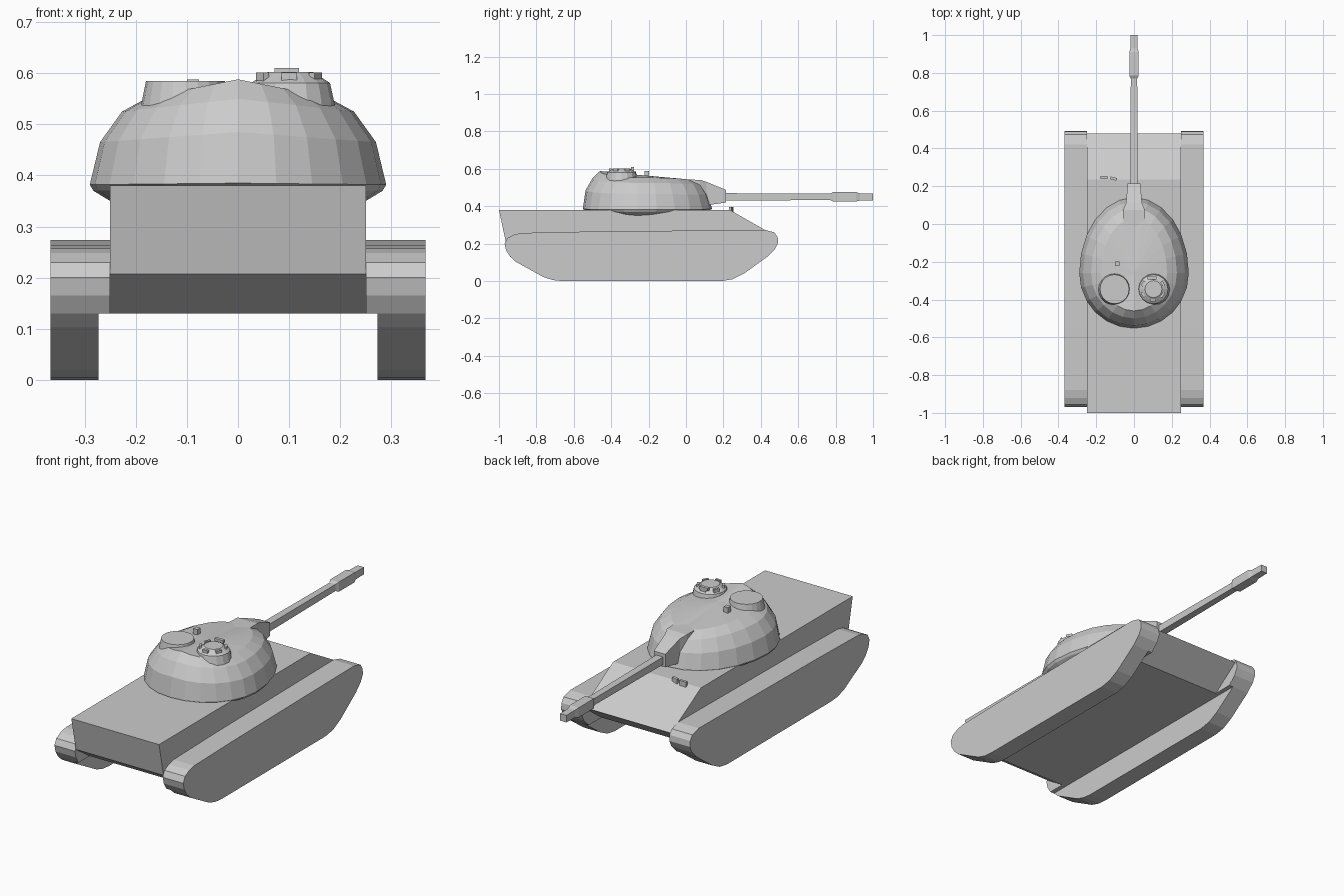
import bpy, bmesh, math

if "Cube" in bpy.data.objects:
    bpy.data.objects.remove(bpy.data.objects["Cube"])


def loft(name, rings, tip=None):
    """Skin a list of closed rings of 3D points; optional fan tip on the last ring."""
    bm = bmesh.new()
    vr = [[bm.verts.new(p) for p in r] for r in rings]
    n = len(vr[0])
    for a, b in zip(vr, vr[1:]):
        for i in range(n):
            j = (i + 1) % n
            bm.faces.new((a[i], a[j], b[j], b[i]))
    bm.faces.new(vr[0])
    if tip:
        t = bm.verts.new(tip)
        for i in range(n):
            bm.faces.new((vr[-1][i], vr[-1][(i + 1) % n], t))
    else:
        bm.faces.new(vr[-1])
    bmesh.ops.recalc_face_normals(bm, faces=bm.faces)
    me = bpy.data.meshes.new(name)
    bm.to_mesh(me)
    bm.free()
    ob = bpy.data.objects.new(name, me)
    bpy.context.collection.objects.link(ob)
    return ob


def slab(name, profile, x0, x1):
    return loft(name, [[(x, y, z) for y, z in profile] for x in (x0, x1)])


def rect(y, hw, z0, z1):
    return [(-hw, y, z0), (hw, y, z0), (hw, y, z1), (-hw, y, z1)]


def box(name, loc, size, rot=0):
    bpy.ops.mesh.primitive_cube_add(size=1, location=loc, rotation=(0, 0, rot))
    ob = bpy.context.object
    ob.name, ob.scale = name, size


def disc_stack(name, x, y, levels, n):
    rings = [[(x + r * math.cos(2 * math.pi * i / n), y + r * math.sin(2 * math.pi * i / n), z)
              for i in range(n)] for r, z in levels]
    return loft(name, rings)


# Hull
slab("hull", [(-1, .38), (-.963, .207), (-.85, .13), (.33, .13), (.48, .24), (.235, .38)], -.25, .25)

# Tracks: full-depth outer run, plus the upper part reaching the hull
upper = [(.435, .13), (.475, .17), (.493, .205), (.49, .235), (.473, .26), (.42, .274),
         (-.55, .264), (-.88, .257), (-.92, .248), (-.955, .23), (-.97, .20), (-.962, .165), (-.94, .13)]
lower = [(-.91, .103), (-.76, .02), (-.71, .005), (-.66, 0), (.19, 0), (.25, .01), (.31, .04)]
for side, s in (("left", -1), ("right", 1)):
    slab("track_" + side, upper + lower, s * .273, s * .367)
    slab("track_guard_" + side, upper, s * .25, s * .273)

# Turret: egg-shaped rings (half width, back y, front y, z back, z side, z front)
YC, N = -.26, 24


def egg(hw, yb, yf, zb, zm, zf):
    pts = []
    for i in range(N):
        c, s = math.cos(2 * math.pi * i / N), math.sin(2 * math.pi * i / N)
        y = YC + s * ((yf - YC) if s > 0 else (YC - yb))
        pts.append((hw * c, y, zm + ((zf if s > 0 else zb) - zm) * (1 - abs(c))))
    return pts


loft("turret", [
    egg(.25, -.47, .02, .35, .35, .35),
    egg(.283, -.53, .11, .375, .37, .375),
    egg(.29, -.552, .14, .385, .382, .385),
    egg(.27, -.537, .118, .485, .465, .46),
    egg(.227, -.50, .085, .55, .525, .51),
    egg(.175, -.46, .03, .588, .553, .538)], tip=(0, YC, .568))

# Gun: mantlet, barrel and muzzle brake
loft("mantlet", [rect(-.02, .06, .40, .543), rect(.075, .057, .40, .541),
                 rect(.11, .043, .405, .53), rect(.215, .033, .42, .487)])
loft("barrel", [rect(y, h, .45 - h, .45 + h) for y, h in
                ((.15, .02), (.77, .017), (.785, .025), (.91, .025), (.93, .019), (1, .018))])

# Hatch and commander's cupola
disc_stack("hatch", -.103, -.345, [(.09, .52), (.085, .545), (.077, .585)], 20)
disc_stack("cupola", .103, -.345, [(.09, .52), (.085, .545), (.077, .581), (.052, .597), (.045, .602)], 16)
for i, a in enumerate((0, 60, 120, 180, 240, 300)):
    t = math.radians(a + 30)
    box("cupola_periscope_%d" % i, (.1 + .06 * math.cos(t), -.345 + .06 * math.sin(t), .592),
        (.012, .03, .018), t)
box("cupola_front_sight", (.095, -.285, .603), (.048, .016, .014))

# Small fittings on the roof and glacis
box("roof_periscope", (-.088, -.21, .57), (.024, .024, .035))
box("driver_periscope_a", (-.158, .246, .383), (.038, .014, .026))
box("driver_periscope_b", (-.108, .24, .383), (.036, .014, .026), -.25)
